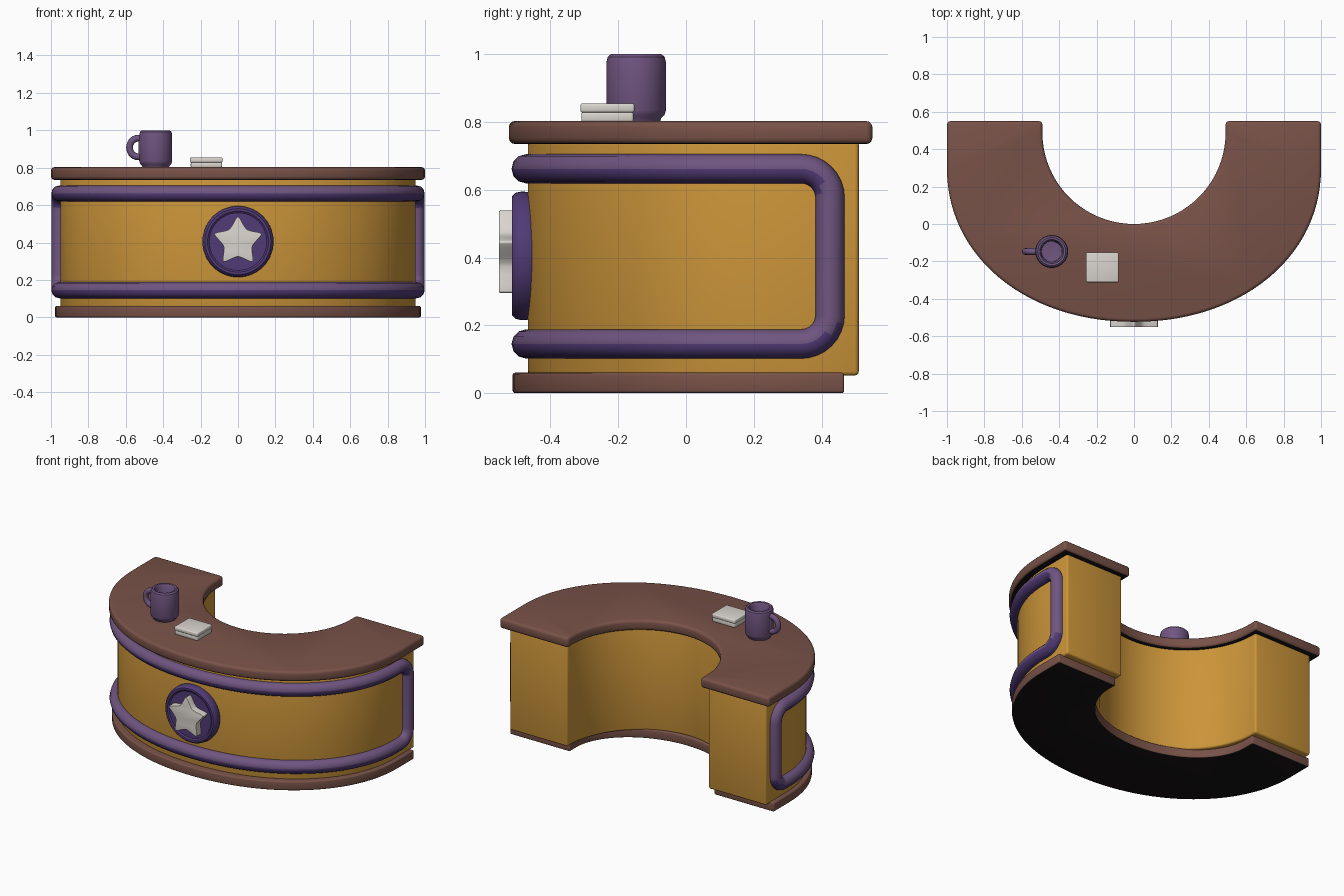
import bpy, bmesh, math
from mathutils import Matrix

if "Cube" in bpy.data.objects:
    bpy.data.objects.remove(bpy.data.objects["Cube"])


def material(name, rgb):
    m = bpy.data.materials.new(name)
    m.diffuse_color = (*rgb, 1)
    m.use_nodes = True
    m.node_tree.nodes["Principled BSDF"].inputs["Base Color"].default_value = m.diffuse_color
    return m


BROWN = material("brown wood", (0.19, 0.085, 0.065))
DARK = material("dark underside", (0.008, 0.006, 0.006))
GOLD = material("golden yellow", (0.6, 0.3, 0.042))
PLUM = material("plum purple", (0.16, 0.09, 0.215))
INDIGO = material("deep purple", (0.082, 0.043, 0.18))
WHITE = material("off white", (0.7, 0.66, 0.615))


def smooth(obj, angle=35):
    bpy.ops.object.select_all(action='DESELECT')
    obj.select_set(True)
    bpy.context.view_layer.objects.active = obj
    bpy.ops.object.shade_smooth_by_angle(angle=math.radians(angle))


def finish(name, bm, mats, under=None, matrix=None, angle=35):
    """Make the object; faces whose normal points below `under` get the second material."""
    bmesh.ops.recalc_face_normals(bm, faces=bm.faces[:])
    if matrix:
        bm.transform(matrix)
    bm.normal_update()
    if under is not None:
        for f in bm.faces:
            f.material_index = 1 if f.normal.z < under else 0
    me = bpy.data.meshes.new(name)
    bm.to_mesh(me)
    bm.free()
    for m in mats:
        me.materials.append(m)
    obj = bpy.data.objects.new(name, me)
    bpy.context.collection.objects.link(obj)
    smooth(obj, angle)
    return obj


def prism(name, pts, z0, z1, bevel, mats, under=None, matrix=None, segments=3):
    """Extrude an outline from z0 to z1 and round its sharp edges."""
    bm = bmesh.new()
    face = bm.faces.new([bm.verts.new((x, y, z0)) for x, y in pts])
    ext = bmesh.ops.extrude_face_region(bm, geom=[face])['geom']
    for v in ext:
        if isinstance(v, bmesh.types.BMVert):
            v.co.z = z1
    bmesh.ops.recalc_face_normals(bm, faces=bm.faces[:])
    edges = [e for e in bm.edges if e.calc_face_angle(0) > math.radians(30)]
    bmesh.ops.bevel(bm, geom=edges, offset=bevel, segments=segments, profile=0.5,
                    affect='EDGES', clamp_overlap=True)
    return finish(name, bm, mats, under, matrix)


def lathe(name, profile, mats, matrix, steps=40):
    """Revolve (radius, height) points around z."""
    bm = bmesh.new()
    rings = [[bm.verts.new((r * math.cos(a), r * math.sin(a), z))
              for a in (2 * math.pi * i / steps for i in range(steps))] for r, z in profile]
    for a, b in zip(rings, rings[1:]):
        for i in range(steps):
            j = (i + 1) % steps
            bm.faces.new((a[i], a[j], b[j], b[i]))
    bmesh.ops.remove_doubles(bm, verts=bm.verts[:], dist=1e-5)
    return finish(name, bm, mats, None, matrix)


def tube(name, points, radius, mats, under=None, resolution=4):
    """Round tube along a closed path."""
    cu = bpy.data.curves.new(name + "_path", 'CURVE')
    cu.dimensions = '3D'
    cu.bevel_depth = radius
    cu.bevel_resolution = resolution
    sp = cu.splines.new('POLY')
    sp.points.add(len(points) - 1)
    for p, co in zip(sp.points, points):
        p.co = (*co, 1)
    sp.use_cyclic_u = True
    tmp = bpy.data.objects.new(name + "_path", cu)
    bpy.context.collection.objects.link(tmp)
    bpy.context.view_layer.update()
    me = bpy.data.meshes.new_from_object(tmp.evaluated_get(bpy.context.evaluated_depsgraph_get()))
    bm = bmesh.new()
    bm.from_mesh(me)
    bpy.data.objects.remove(tmp)
    bpy.data.curves.remove(cu)
    bpy.data.meshes.remove(me)
    return finish(name, bm, mats, under, angle=60)


CY = 0.3   # where the outer sweep turns into straight sides


def outer(a, front, n=56):
    """Slightly squared half ellipse from the left side round the front to the right."""
    pts = []
    for i in range(n + 1):
        c, s = math.cos(math.pi * i / n), abs(math.sin(math.pi * i / n))
        pts.append((-a * math.copysign(abs(c) ** 0.96, c), CY - (CY - front) * s ** 0.96))
    return pts


def footprint(a, front, back, r, bay_y=0.49, bay_depth=None, n=40):
    """Horseshoe outline: elliptical front, round inner bay."""
    d = bay_depth or r
    bay = [(r * math.cos(math.pi * i / n), bay_y - d * math.sin(math.pi * i / n))
           for i in range(n + 1)]
    return [(-a, back)] + outer(a, front) + [(a, back), (r, back)] + bay + [(-r, back)]


# Counter: base plinth, body and worktop
prism("base_plinth", footprint(0.978, -0.512, 0.467, 0.535, 0.4, 0.41), 0, 0.06, 0.008,
      [BROWN, DARK], -0.8)
prism("counter_body", footprint(0.95, -0.467, 0.51, 0.523), 0.052, 0.745, 0.012, [GOLD])
prism("worktop", footprint(1.0, -0.523, 0.55, 0.49), 0.735, 0.803, 0.018, [BROWN, DARK], -0.8)

# Purple trim: rounded frame wrapped around the front and sides
ZT, ZB, YE, R, XT = 0.662, 0.145, 0.425, 0.085, 0.955
sweep = outer(XT, -0.472)
right_end = []
for cz, start in ((ZT - R, 90), (ZB + R, 0)):
    for k in range(9):
        t = math.radians(start - 90 * k / 8)
        right_end.append((XT, YE - R + R * math.cos(t), cz + R * math.sin(t)))
path = [(x, y, ZT) for x, y in sweep] + right_end
path += [(x, y, ZB) for x, y in reversed(sweep)]
path += [(-x, y, z) for x, y, z in reversed(right_end)]
tube("trim_frame", path, 0.043, [PLUM, INDIGO], -0.15)

# Round badge on the front
to_front = Matrix.Translation((0, -0.44, 0.405)) @ Matrix.Rotation(math.pi / 2, 4, 'X')
lathe("badge_disc", [(0, 0), (0.18, 0), (0.188, 0.02), (0.19, 0.045), (0.186, 0.063), (0.176, 0.073),
                     (0.163, 0.073), (0.154, 0.066), (0, 0.066)], [INDIGO], to_front, 56)

# Plump star: corners cut twice to round the points
star = [(rad * math.sin(math.pi * i / 5), rad * math.cos(math.pi * i / 5))
        for i, rad in enumerate([0.145, 0.076] * 5)]
for cut in (0.14, 0.25):
    star = [(p[0] + (q[0] - p[0]) * t, p[1] + (q[1] - p[1]) * t)
            for p, q in zip(star, star[1:] + star[:1]) for t in (cut, 1 - cut)]
prism("badge_star", star, 0.055, 0.112, 0.024, [WHITE], matrix=to_front, segments=4)

# Mug with hollow cup and ring handle
MX, MY = -0.44, -0.147
lathe("mug_cup", [(0, 0.8), (0.07, 0.8), (0.074, 0.812), (0.083, 0.82), (0.088, 0.835), (0.088, 0.975),
                  (0.084, 0.992), (0.075, 1.0), (0.064, 0.998), (0.056, 0.985), (0.054, 0.87),
                  (0, 0.865)], [PLUM], Matrix.Translation((MX, MY, 0)))
ring = [(min(-0.533 + 0.047 * math.cos(2 * math.pi * i / 28), -0.515), MY,
         0.908 + 0.05 * math.sin(2 * math.pi * i / 28)) for i in range(28)]
tube("mug_handle", ring, 0.018, [PLUM])

# Stack of two notepads
for name, grow, z0, z1 in (("lower_notepad", -0.003, 0.8, 0.829), ("upper_notepad", 0, 0.828, 0.855)):
    x0, x1, y0, y1 = -0.256 - grow, -0.082 + grow, -0.312 - grow, -0.152 + grow
    prism(name, [(x0, y0), (x1, y0), (x1, y1), (x0, y1)], z0, z1, 0.007, [WHITE])
